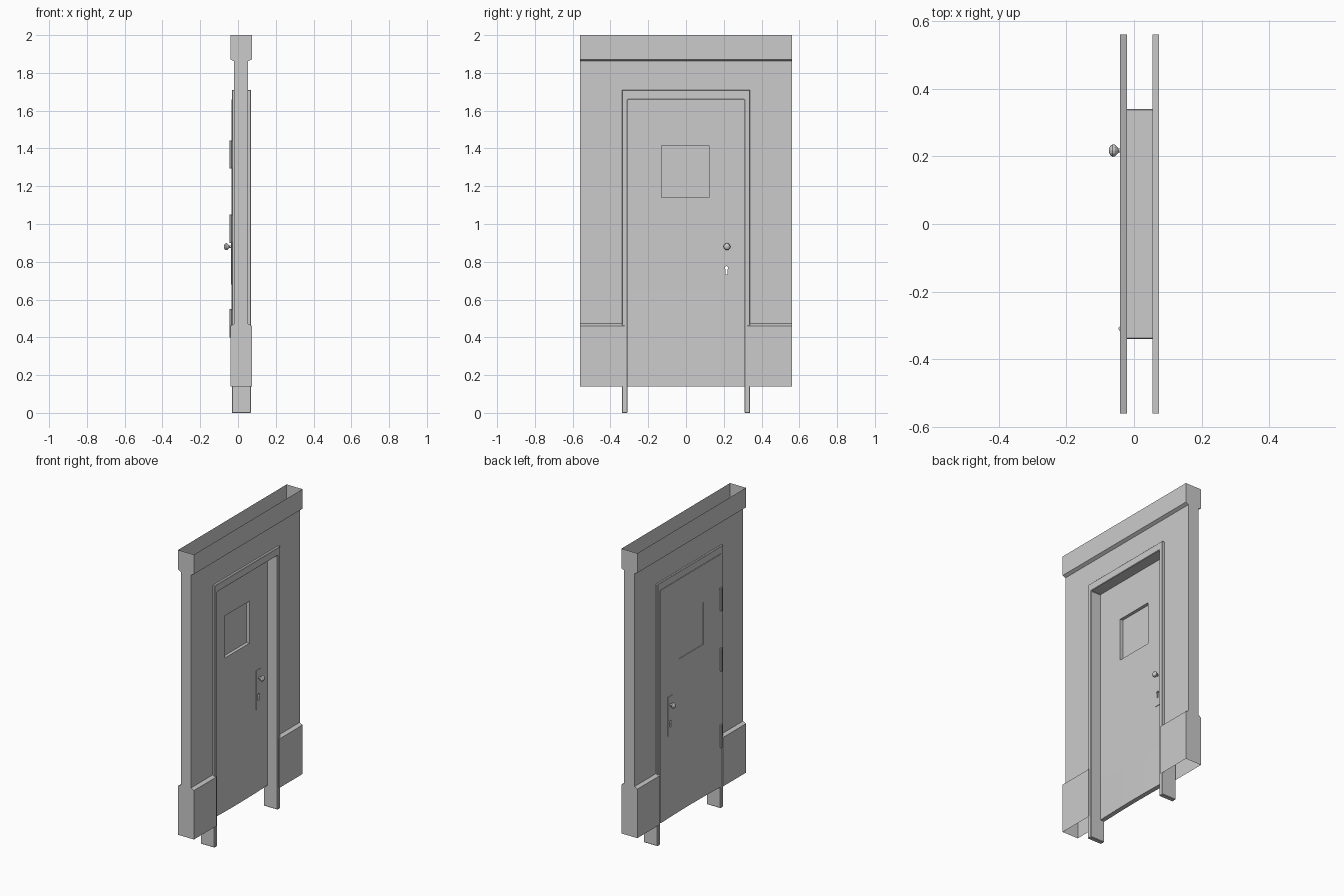
import bpy, bmesh, math
from mathutils import Vector, Matrix

if "Cube" in bpy.data.objects:
    bpy.data.objects.remove(bpy.data.objects["Cube"])


def finish(name, bm):
    bmesh.ops.recalc_face_normals(bm, faces=bm.faces)
    me = bpy.data.meshes.new(name)
    bm.to_mesh(me)
    bm.free()
    ob = bpy.data.objects.new(name, me)
    bpy.context.collection.objects.link(ob)
    return ob


def prism(name, pts, x0, x1, bevel=0):
    """Extrude a (y, z) outline along x."""
    bm = bmesh.new()
    f = bm.faces.new([bm.verts.new((x0, y, z)) for y, z in pts])
    ext = bmesh.ops.extrude_face_region(bm, geom=[f])["geom"]
    bmesh.ops.translate(bm, vec=(x1 - x0, 0, 0),
                        verts=[v for v in ext if isinstance(v, bmesh.types.BMVert)])
    ob = finish(name, bm)
    if bevel:
        m = ob.modifiers.new("bevel", "BEVEL")
        m.width, m.segments = bevel, 1
    return ob


def rect(y0, y1, z0, z1):
    return [(y0, z0), (y1, z0), (y1, z1), (y0, z1)]


def cut(ob, cutter):
    m = ob.modifiers.new("cut", "BOOLEAN")
    m.operation, m.solver, m.object = "DIFFERENCE", "EXACT", cutter
    cutter.hide_render = True
    cutter.hide_set(True)


# Hollow wall shell: open top and bottom, doorway in the middle
CX, WALL, BLOCK = 0.0165, 0.0375, 0.0575
profile = [(BLOCK, 0.14), (BLOCK, 0.46), (WALL, 0.472), (WALL, 1.70),
           (WALL, 1.862), (BLOCK, 1.872), (BLOCK, 2.0)]
bm = bmesh.new()


def face(points):
    bm.faces.new([bm.verts.new(p) for p in points])


for s in (-1, 1):
    for (ha, za), (hb, zb) in zip(profile, profile[1:]):
        spans = [(-0.56, -0.325), (0.325, 0.56)]
        if za >= 1.70:
            spans.append((-0.325, 0.325))
        for ya, yb in spans:
            xa, xb = CX + s * ha, CX + s * hb
            face([(xa, ya, za), (xa, yb, za), (xb, yb, zb), (xb, ya, zb)])
    # returns of the base blocks beside the door frame
    for y in (-0.325, 0.325):
        face([(CX + s * h, y, z) for h, z in
              ((WALL, 0.14), (BLOCK, 0.14), (BLOCK, 0.46), (WALL, 0.472))])
# end caps
for y in (-0.56, 0.56):
    face([(CX + h, y, z) for h, z in profile] + [(CX - h, y, z) for h, z in reversed(profile)])
bmesh.ops.remove_doubles(bm, verts=bm.verts, dist=0.0005)
finish("wall_shell", bm)

# Door frame: upside-down U
prism("door_frame", [(-0.34, 0), (-0.31, 0), (-0.31, 1.66), (0.31, 1.66), (0.31, 0),
                     (0.34, 0), (0.34, 1.71), (-0.34, 1.71)], -0.033, 0.069, 0.003)

# Door leaf, slightly bowed near the bottom
DX0, DX1 = -0.034, -0.004
bm = bmesh.new()
bmesh.ops.create_cube(bm, size=1, matrix=Matrix.Translation(((DX0 + DX1) / 2, 0, 0.9)) @
                      Matrix.Diagonal((DX1 - DX0, 0.62, 1.52, 1)))
cuts = [((0, y, 0), (0, 1, 0)) for y in (-0.2, -0.1, 0, 0.1, 0.18)]
cuts += [((0, 0, z), (0, 0, 1)) for z in (0.25, 0.4, 0.65)]
for co, no in cuts:
    bmesh.ops.bisect_plane(bm, geom=bm.verts[:] + bm.edges[:] + bm.faces[:],
                           plane_co=co, plane_no=no)
for v in bm.verts:
    low = max(0, (0.65 - v.co.z) / 0.51)
    v.co.x += 0.006 * low * math.cos(v.co.y / 0.31 * math.pi / 2)
door = finish("door_leaf", bm)

# Window recesses on both faces of the door
win = rect(-0.13, 0.122, 1.14, 1.415)
cut(door, prism("window_cutter_inner", win, -0.024, 0.02))
cut(door, prism("window_cutter_outer", win, -0.06, -0.03))

# Keyhole outline shared by door and plates
ky, kz, kr = 0.214, 0.768, 0.009
keyhole = [(ky + kr * math.cos(math.radians(a)), kz + kr * math.sin(math.radians(a)))
           for a in range(-50, 231, 35)]
keyhole += [(ky - 0.005, 0.732), (ky + 0.005, 0.732)]
key_cutter = prism("keyhole_cutter", keyhole, -0.1, 0.1)
cut(door, key_cutter)

# Lock plates and knobs on both faces
knob_profile = [(0.0, 0.007), (0.012, 0.006), (0.016, 0.011), (0.022, 0.017),
                (0.029, 0.0185), (0.036, 0.014), (0.040, 0.006)]
N = 12
for side, x, d in (("outer", DX0, -1), ("inner", DX1, 1)):
    plate = prism("lock_plate_" + side, rect(0.19, 0.24, 0.68, 0.935),
                  x - d * 0.001, x + d * 0.004)
    cut(plate, key_cutter)
    bm = bmesh.new()
    rings = [[bm.verts.new((x + d * t, 0.217 + r * math.cos(2 * math.pi * i / N),
                            0.88 + r * math.sin(2 * math.pi * i / N))) for i in range(N)]
             for t, r in knob_profile]
    for a, b in zip(rings, rings[1:]):
        for i in range(N):
            j = (i + 1) % N
            bm.faces.new((a[i], a[j], b[j], b[i]))
    bm.faces.new(rings[0])
    bm.faces.new(rings[-1])
    finish("knob_" + side, bm)

# Hinges on the flush side
for i, z in enumerate((0.475, 0.975, 1.368), 1):
    bm = bmesh.new()
    bmesh.ops.create_cone(bm, cap_ends=True, segments=10, radius1=0.008, radius2=0.008,
                          depth=0.15, matrix=Matrix.Translation((-0.038, -0.309, z)))
    finish(f"hinge_pin_{i}", bm)
    prism(f"hinge_leaf_{i}", rect(-0.33, -0.29, z - 0.07, z + 0.07), -0.036, -0.032)
